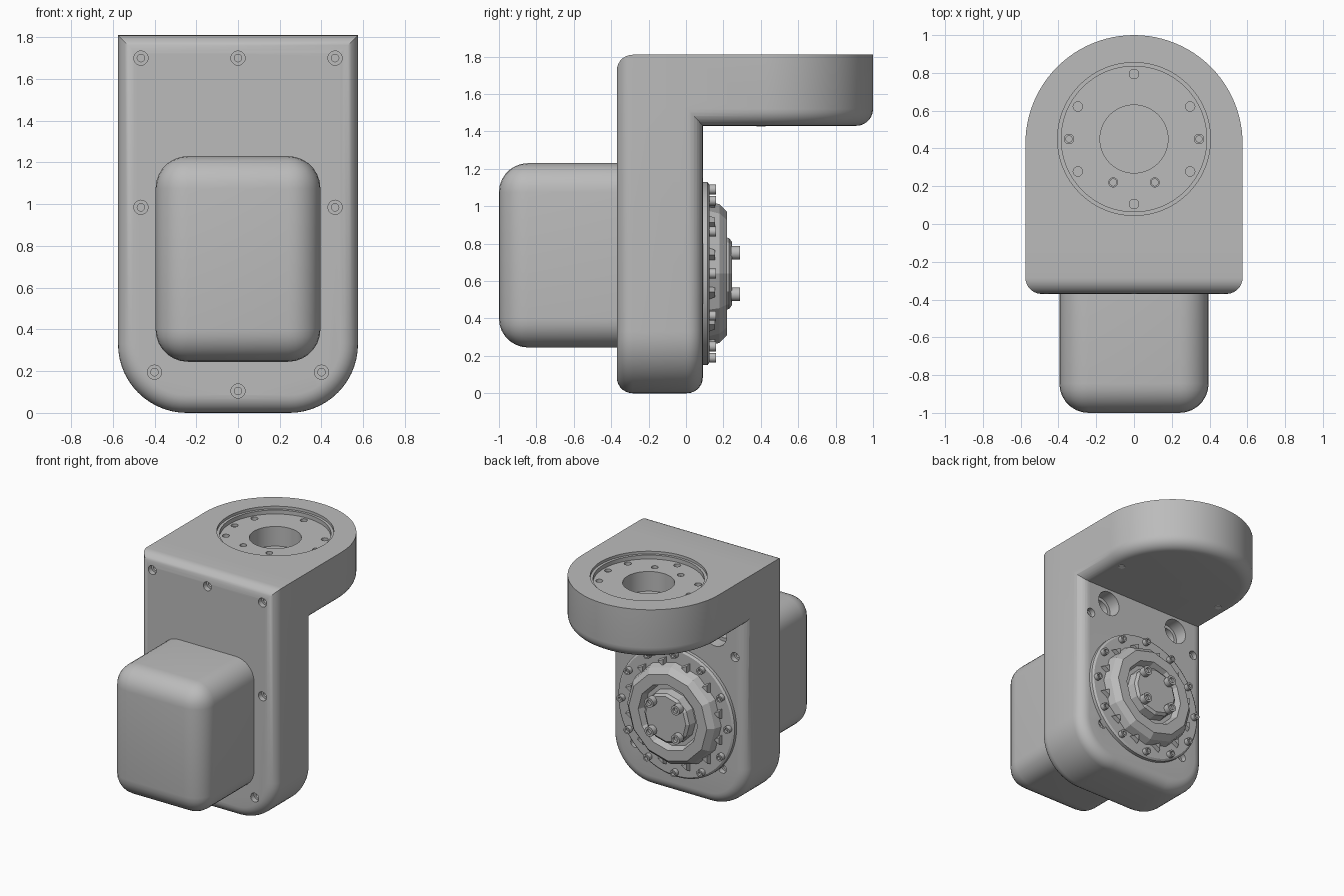
import bpy, bmesh
from math import sin, cos, pi, radians
from mathutils import Matrix, Vector

if "Cube" in bpy.data.objects:
    bpy.data.objects.remove(bpy.data.objects["Cube"])


def material(name, value):
    m = bpy.data.materials.new(name)
    m.use_nodes = True
    m.diffuse_color = (value, value, value, 1)
    m.node_tree.nodes["Principled BSDF"].inputs["Base Color"].default_value = (value, value, value, 1)
    return m


GREY = material("housing grey", 0.5)
PALE = material("pale plug", 0.85)

# Directions in which revolved parts point
UP = Matrix.Identity(4)
DOWN = Matrix.Rotation(pi, 4, 'X')
FRONT = Matrix.Rotation(pi / 2, 4, 'X')
BACK = Matrix.Rotation(-pi / 2, 4, 'X')


def finish(bm, name, mat=GREY, smooth=True):
    bmesh.ops.recalc_face_normals(bm, faces=bm.faces[:])
    me = bpy.data.meshes.new(name)
    bm.to_mesh(me)
    bm.free()
    me.materials.append(mat)
    ob = bpy.data.objects.new(name, me)
    bpy.context.scene.collection.objects.link(ob)
    if smooth:
        shade(ob)
    return ob


def shade(ob):
    bpy.ops.object.select_all(action='DESELECT')
    ob.select_set(True)
    bpy.context.view_layer.objects.active = ob
    bpy.ops.object.shade_smooth_by_angle(angle=radians(32))


def boolean(ob, other, operation):
    mod = ob.modifiers.new("cut", 'BOOLEAN')
    mod.operation, mod.solver, mod.object = operation, 'EXACT', other
    bpy.context.view_layer.objects.active = ob
    bpy.ops.object.modifier_apply(modifier=mod.name)
    bpy.data.objects.remove(other)


def arc(cx, cy, r, a0, a1, n):
    return [(cx + r * cos(radians(a0 + (a1 - a0) * i / n)),
             cy + r * sin(radians(a0 + (a1 - a0) * i / n))) for i in range(n + 1)]


def prism(points, depth, round_edge, radius):
    """Extrude an outline and round the edges picked by a rule."""
    bm = bmesh.new()
    face = bm.faces.new([bm.verts.new(p) for p in points])
    new = bmesh.ops.extrude_face_region(bm, geom=[face])["geom"]
    bmesh.ops.translate(bm, vec=depth, verts=[v for v in new if isinstance(v, bmesh.types.BMVert)])
    bmesh.ops.recalc_face_normals(bm, faces=bm.faces[:])
    edges = [e for e in bm.edges if round_edge(e.verts[0].co, e.verts[1].co)]
    bmesh.ops.bevel(bm, geom=edges, offset=radius, segments=7, profile=0.5, affect='EDGES')
    return bm


def revolve(bm, profile, loc, turn, seg=32):
    """Add a closed turned solid; profile runs (radius, height) from axis to axis."""
    place = Matrix.Translation(loc) @ turn
    rings = []
    for r, h in profile:
        n = seg if r > 0 else 1
        rings.append([bm.verts.new(place @ Vector((r * cos(2 * pi * i / seg), r * sin(2 * pi * i / seg), h)))
                      for i in range(n)])
    for a, b in zip(rings, rings[1:]):
        for i in range(seg):
            j = (i + 1) % seg
            quad = [a[i % len(a)], a[j % len(a)], b[j % len(b)], b[i % len(b)]]
            bm.faces.new(list(dict.fromkeys(quad)))


def disc(r, low, high):
    return [(0, low), (r, low), (r, high), (0, high)]


def stepped(r_in, r_out, step, deep):
    return [(0, -deep), (r_in, -deep), (r_in, -step), (r_out, -step), (r_out, 0.05), (0, 0.05)]


def both(points):
    return [(s * x, y) for x, y in points for s in (1, -1)]


W, H, FACE, REAR, UNDER = 0.575, 1.81, -0.37, 0.09, 1.43

# Upright housing with rounded lower corners
outline = [(W, H), (-W, H)] + arc(-W + 0.33, 0.33, 0.33, 180, 270, 14) + arc(W - 0.33, 0.33, 0.33, 270, 360, 14)


def housing_rim(a, b):
    if abs(a.y - b.y) > 0.01:
        return False
    return a.y < 0 or min(a.z, b.z) < H - 0.01


housing = finish(prism([(x, FACE, z) for x, z in outline], (0, REAR - FACE, 0), housing_rim, 0.085),
                 "housing", smooth=False)

# Overhanging arm with a round end
outline = [(-W, -0.1), (W, -0.1)] + arc(0, 1 - W, W, 0, 180, 48)
arm = finish(prism([(x, y, UNDER) for x, y in outline], (0, 0, H - UNDER),
                   lambda a, b: max(a.z, b.z) < UNDER + 0.01 and max(a.y, b.y) > 0, 0.09),
             "arm", smooth=False)
boolean(housing, arm, 'UNION')

# Dished mounting seat, counterbored screw holes and rear sockets
bm = bmesh.new()
seat = [(0, -0.2), (0.18, -0.2), (0.18, -0.05), (0.385, -0.05), (0.385, -0.02),
        (0.405, -0.02), (0.405, 0.05), (0, 0.05)]
revolve(bm, seat, (0, 0.45, H), UP, 64)
for x, z in both([(0.465, 1.7), (0.465, 0.985), (0.4, 0.195)]) + [(0, 1.7), (0, 0.105)]:
    revolve(bm, stepped(0.018, 0.034, 0.04, 0.08), (x, FACE, z), FRONT, 20)
for x, z in both([(0.475, 1.18), (0.37, 0.3)]):
    revolve(bm, stepped(0.018, 0.034, 0.04, 0.08), (x, REAR, z), BACK, 20)
for x, z in both([(0.31, 1.315)]):
    revolve(bm, stepped(0.07, 0.095, 0.1, 0.15), (x, REAR, z), BACK, 32)
boolean(housing, finish(bm, "cutter", smooth=False), 'DIFFERENCE')

# Bolt circle in the floor of the seat
bm = bmesh.new()
for i in range(8):
    a = i * pi / 4
    plain = i % 4
    spot = (0.344 * cos(a) * (1.2 if i % 2 else 1), 0.45 + 0.344 * sin(a) * (0.71 if i % 2 else 1), H - 0.05)
    if i % 2:
        spot = (0.297 * (1 if cos(a) > 0 else -1), 0.45 + 0.172 * (1 if sin(a) > 0 else -1), H - 0.05)
    revolve(bm, disc(0.025, -0.08, 0.03) if plain else stepped(0.017, 0.025, 0.02, 0.08), spot, UP, 20)
for x, y in both([(0.11, 0.22)]):
    revolve(bm, stepped(0.018, 0.024, 0.02, 0.08), (x, y, H - 0.05), UP, 20)
boolean(housing, finish(bm, "cutter", smooth=False), 'DIFFERENCE')
shade(housing)

# Motor cover on the front
cw, low, high = 0.395, 0.245, 1.23
corners = [(cw, low), (cw, high), (-cw, high), (-cw, low)]
finish(prism([(x, -1, z) for x, z in corners], (0, 0.65, 0),
             lambda a, b: min(a.y, b.y) < -0.9, 0.155), "motor_cover")

# Pale plugs under the arm
bm = bmesh.new()
for x, y in both([(0.45, 0.4)]):
    revolve(bm, disc(0.024, -0.02, 0.004), (x, y, UNDER), DOWN, 20)
finish(bm, "arm_plugs", PALE)

# Rear output flange
HUB = 0.64
bm = bmesh.new()
revolve(bm, [(0, -0.02), (0.49, -0.02), (0.49, 0.025), (0.475, 0.035), (0, 0.035)], (0, REAR, HUB), BACK, 64)
finish(bm, "output_flange")

# Faceted gear stage and hub
bm = bmesh.new()
stage = [(0, 0.02), (0.39, 0.02), (0.37, 0.09), (0.33, 0.13), (0.25, 0.13), (0.23, 0.08),
         (0.2, 0.08), (0.19, 0.14), (0.17, 0.155), (0, 0.155)]
revolve(bm, stage, (0, REAR, HUB), BACK, 12)
finish(bm, "gear_stage", smooth=False)

# Wedge ribs around the gear stage
bm = bmesh.new()
for i in range(12):
    a = (i + 0.5) * pi / 6
    revolve(bm, [(0, 0), (0.045, 0), (0.03, 0.035), (0, 0.035)],
            (0.385 * cos(a), REAR + 0.03, HUB + 0.385 * sin(a)), BACK, 3)
finish(bm, "stage_ribs", smooth=False)

# Flange and hub screws with hex sockets
for name, count, ring, r, base, top in (("flange_screws", 12, 0.45, 0.026, 0.03, 0.07),
                                        ("hub_screws", 4, 0.157, 0.037, 0.15, 0.2)):
    bm = bmesh.new()
    for i in range(count):
        a = 2 * pi * (i + (0.5 if count == 4 else 0)) / count
        head = [(0, base), (r, base), (r, top), (r * 0.55, top), (r * 0.55, top - 0.02), (0, top - 0.02)]
        revolve(bm, head, (ring * cos(a), REAR, HUB + ring * sin(a)), BACK, 12)
    finish(bm, name)
